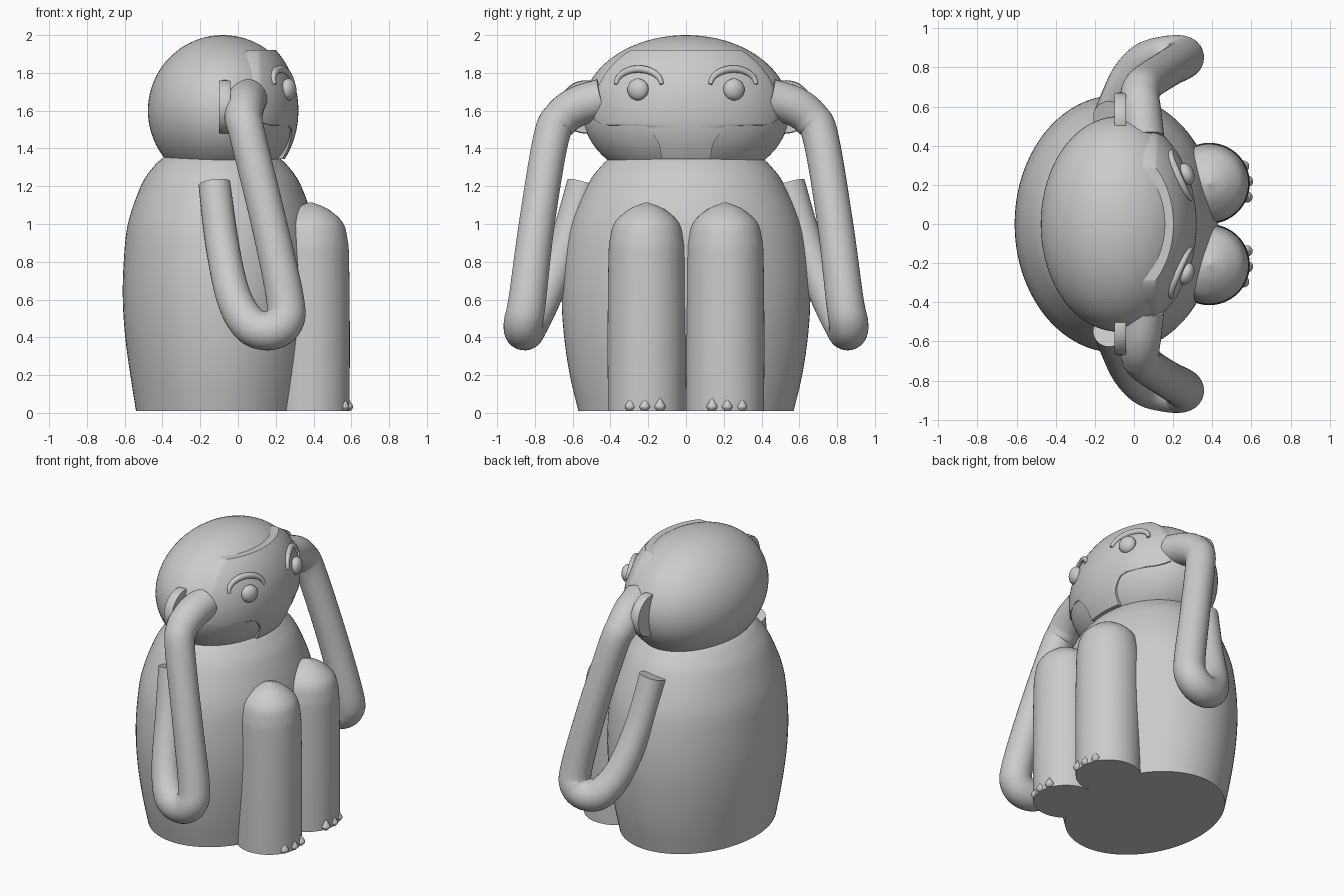
import bpy, bmesh, math
from mathutils import Vector

if "Cube" in bpy.data.objects:
    bpy.data.objects.remove(bpy.data.objects["Cube"])


def spline(points, steps=8):
    """Catmull-Rom interpolation through tuples of any size."""
    p = [points[0]] + list(points) + [points[-1]]
    out = []
    for i in range(1, len(p) - 2):
        for k in range(steps):
            t = k / steps
            out.append(tuple(
                0.5 * (2 * b + (c - a) * t + (2 * a - 5 * b + 4 * c - d) * t * t
                       + (3 * b - a - 3 * c + d) * t ** 3)
                for a, b, c, d in zip(p[i - 1], p[i], p[i + 1], p[i + 2])))
    return out + [tuple(points[-1])]


def finish(name, bm, angle=45):
    bmesh.ops.recalc_face_normals(bm, faces=bm.faces)
    me = bpy.data.meshes.new(name)
    bm.to_mesh(me)
    bm.free()
    ob = bpy.data.objects.new(name, me)
    bpy.context.collection.objects.link(ob)
    bpy.ops.object.select_all(action='DESELECT')
    ob.select_set(True)
    bpy.context.view_layer.objects.active = ob
    bpy.ops.object.shade_smooth_by_angle(angle=math.radians(angle))
    return ob


def loft(bm, rings):
    """Skin a list of closed rings and cap both ends."""
    vs = [[bm.verts.new(c) for c in r] for r in rings]
    n = len(vs[0])
    for a, b in zip(vs, vs[1:]):
        for i in range(n):
            j = (i + 1) % n
            bm.faces.new((a[i], a[j], b[j], b[i]))
    bm.faces.new(vs[0])
    bm.faces.new(vs[-1])


def column(name, cx, cy, profile, seg=64):
    """Elliptical lathe; profile holds (z, rx, ry)."""
    bm = bmesh.new()
    ang = [2 * math.pi * i / seg for i in range(seg)]
    loft(bm, [[(cx + rx * math.cos(a), cy + ry * math.sin(a), z) for a in ang]
              for z, rx, ry in profile])
    return finish(name, bm)


def tube(name, points, seg=32, steps=8):
    """Round tube along (x, y, z, radius) points."""
    path = spline(points, steps)
    pos = [Vector(p[:3]) for p in path]
    rings, side = [], None
    for i, p in enumerate(pos):
        t = (pos[min(i + 1, len(pos) - 1)] - pos[max(i - 1, 0)]).normalized()
        side = t.orthogonal() if side is None else side - t * side.dot(t)
        side.normalize()
        up = t.cross(side)
        rings.append([p + path[i][3] * (side * math.cos(a) + up * math.sin(a))
                      for a in (2 * math.pi * k / seg for k in range(seg))])
    bm = bmesh.new()
    loft(bm, rings)
    return finish(name, bm)


def ellipsoid(name, loc, scale, rz=0, seg=48):
    bm = bmesh.new()
    bmesh.ops.create_uvsphere(bm, u_segments=seg, v_segments=seg // 2, radius=1)
    ob = finish(name, bm)
    ob.location, ob.scale, ob.rotation_euler = loc, scale, (0, 0, rz)
    return ob


def face_x(y, z):
    """Front surface of the face plate."""
    return -0.08 + 0.4 * math.sqrt(max(0, 1 - (y / 0.555) ** 2 - ((z - 1.6) / 0.45) ** 2))


# body and head
body = spline([(0.01, 0.45, 0.57), (0.2, 0.48, 0.615), (0.4, 0.507, 0.645), (0.6, 0.52, 0.658),
               (0.8, 0.515, 0.648), (1.0, 0.493, 0.61), (1.2, 0.425, 0.525),
               (1.3, 0.36, 0.455), (1.36, 0.29, 0.38), (1.42, 0.15, 0.2)])
column("body", -0.09, 0, [(0.01, 0.44, 0.56)] + body, 80)
ellipsoid("head", (-0.08, 0, 1.6), (0.397, 0.55, 0.4), seg=80)

# raised face plate: narrow chin, wide cheeks, rounded brow
rows = [(1.345, 0.13), (1.4, 0.137), (1.44, 0.15), (1.48, 0.18), (1.505, 0.205),
        (1.518, 0.25), (1.523, 0.42), (1.535, 0.46), (1.55, 0.485)]
for z in [1.58 + 0.02 * i for i in range(18)]:
    w = 0.555 * math.sqrt(0.785 - ((z - 1.6) / 0.45) ** 2)
    rows.append((z, min(w, 0.49)))
bm = bmesh.new()
N = 48
grid = []
for z, w in rows:
    ys = [w * (2 * i / N - 1) for i in range(N + 1)]
    grid.append([bm.verts.new((face_x(y, z), y, z)) for y in ys])
for a, b in zip(grid, grid[1:]):
    for i in range(N):
        bm.faces.new((a[i], a[i + 1], b[i + 1], b[i]))
back = bmesh.ops.extrude_face_region(bm, geom=bm.faces[:], use_keep_orig=True)
bmesh.ops.translate(bm, vec=(-0.06, 0, 0),
                    verts=[g for g in back["geom"] if isinstance(g, bmesh.types.BMVert)])
finish("face_plate", bm)

leg = spline([(0.01, 0.205, 0.205), (0.4, 0.207, 0.207), (0.8, 0.203, 0.203), (0.92, 0.195, 0.195),
              (1.01, 0.168, 0.168), (1.08, 0.09, 0.09), (1.115, 0.004, 0.004)])
toe = spline([(0.01, 0.015, 0.015), (0.03, 0.029, 0.029), (0.05, 0.021, 0.021),
              (0.08, 0.002, 0.002)], 5)

for s, side in ((1, "left"), (-1, "right")):
    # folded arm running from shoulder, round the elbow, up to the hand at the head
    arm = [(-0.125, 0.545, 1.215, 0.085), (-0.085, 0.635, 0.9, 0.088), (-0.025, 0.75, 0.62, 0.093),
           (0.06, 0.83, 0.47, 0.1), (0.16, 0.856, 0.435, 0.104), (0.24, 0.86, 0.48, 0.104),
           (0.25, 0.84, 0.6, 0.1), (0.165, 0.79, 1.0, 0.095), (0.055, 0.715, 1.45, 0.095),
           (0.03, 0.66, 1.56, 0.1), (0.035, 0.57, 1.625, 0.105), (0.05, 0.44, 1.665, 0.105)]
    tube(side + "_arm", [(x, s * y, z, r) for x, y, z, r in arm])

    # ear disc
    ear = [(-0.1, 0.53, 1.62, 0.13), (-0.095, 0.53, 1.62, 0.14),
           (-0.045, 0.53, 1.62, 0.14), (-0.04, 0.53, 1.62, 0.13)]
    tube(side + "_ear", [(x, s * y, z, r) for x, y, z, r in ear], 48, 3)

    # eye and brow
    ellipsoid(side + "_eye", (0.267, s * 0.254, 1.712), (0.04, 0.058, 0.058), s * 0.35, 32)
    brow = []
    for k in range(9):
        a = math.pi * (0.02 + 0.96 * k / 8)
        y, z = 0.25 + 0.122 * math.cos(a), 1.735 + 0.085 * math.sin(a)
        brow.append((face_x(y, z) + 0.004, s * y, z, 0.01 + 0.01 * math.sin(a)))
    tube(side + "_brow", brow, 16, 4)

    # leg and toes
    column(side + "_leg", 0.385, s * 0.208, leg)
    for i, (x, y) in enumerate(((0.56, 0.295), (0.58, 0.218), (0.577, 0.138))):
        column(f"{side}_toe_{i + 1}", x, s * y, toe, 20)
